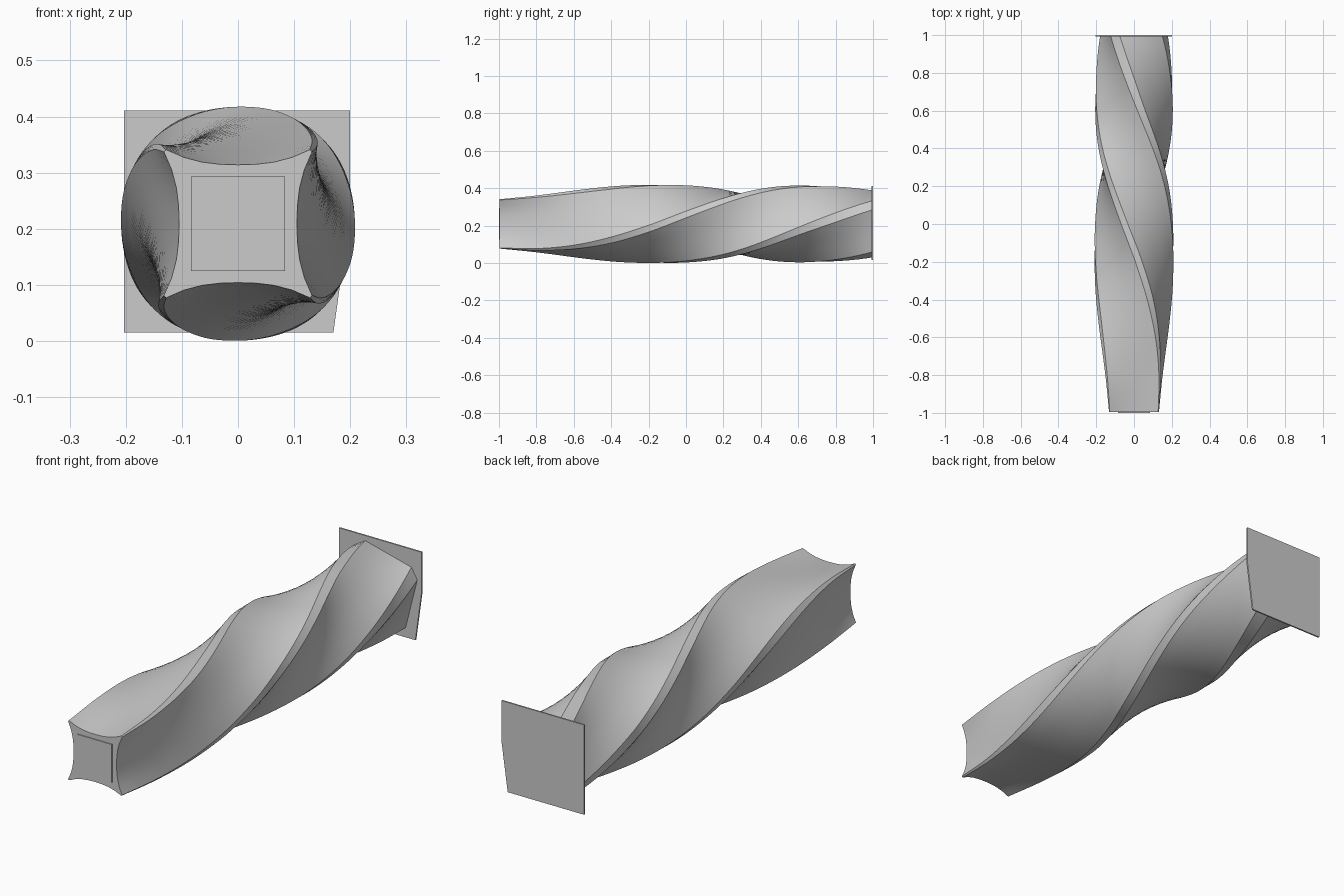
import bpy, bmesh
from math import sin, cos, radians

if "Cube" in bpy.data.objects:
    bpy.data.objects.remove(bpy.data.objects["Cube"])

CZ = 0.209          # height of the twist axis
STATIONS = 56       # rings along the length
SIDE = 8            # segments across each flat side

# y, half width, corner chamfer, side hollow, twist in degrees
KEYS = [(-0.996, .132, .004, .027, 0), (-.8, .147, .010, .014, 2),
        (-.6, .158, .018, .002, 9), (-.4, .162, .025, -.005, 21),
        (-.2, .160, .026, -.007, 38), (0, .160, .026, -.006, 59),
        (.3, .164, .027, -.001, 91), (.6, .160, .030, -.005, 124),
        (.8, .158, .036, -.004, 145), (.995, .156, .040, .000, 166)]


def sample(y):
    """Smoothly interpolate the key sections."""
    i = max(k for k in range(len(KEYS) - 1) if KEYS[k][0] <= y + 1e-6)
    a, b = KEYS[i], KEYS[i + 1]
    p, n = KEYS[max(i - 1, 0)], KEYS[min(i + 2, len(KEYS) - 1)]
    w = b[0] - a[0]
    t = min(max((y - a[0]) / w, 0), 1)
    out = []
    for k in range(1, 5):
        m0 = (b[k] - p[k]) / (b[0] - p[0]) * w
        m1 = (n[k] - a[k]) / (n[0] - a[0]) * w
        out.append((2*t**3 - 3*t*t + 1) * a[k] + (t**3 - 2*t*t + t) * m0
                   + (3*t*t - 2*t**3) * b[k] + (t**3 - t*t) * m1)
    return out


def section(y):
    """Chamfered square with hollowed or bulged sides, rotated about the axis."""
    h, c, d, twist = sample(y)
    pts = []
    for q in range(4):
        a = radians(twist + 90 * q)
        for s in range(SIDE + 1):
            t = 2 * s / SIDE - 1
            u, v = h - d * (1 - abs(t) ** 2.5), t * (h - c)
            pts.append((u * cos(a) - v * sin(a), y, CZ + u * sin(a) + v * cos(a)))
    return pts


def finish(name, bm, smooth=None):
    bmesh.ops.recalc_face_normals(bm, faces=bm.faces)
    me = bpy.data.meshes.new(name)
    bm.to_mesh(me)
    bm.free()
    ob = bpy.data.objects.new(name, me)
    bpy.context.collection.objects.link(ob)
    if smooth:
        bpy.ops.object.select_all(action='DESELECT')
        ob.select_set(True)
        bpy.context.view_layer.objects.active = ob
        bpy.ops.object.shade_smooth_by_angle(angle=radians(smooth))
    return ob


def plate(name, outline, y0, y1):
    """Flat slab: an x/z outline extruded along y."""
    bm = bmesh.new()
    f, b = [[bm.verts.new((x, y, z)) for x, z in outline] for y in (y0, y1)]
    bm.faces.new(f)
    bm.faces.new(b)
    for i in range(len(f)):
        j = (i + 1) % len(f)
        bm.faces.new((f[i], f[j], b[j], b[i]))
    return finish(name, bm)


# twisted body
bm = bmesh.new()
y0, y1 = KEYS[0][0], KEYS[-1][0]
rings = [[bm.verts.new(p) for p in section(y0 + (y1 - y0) * i / STATIONS)]
         for i in range(STATIONS + 1)]
for r, s in zip(rings, rings[1:]):
    for i in range(len(r)):
        j = (i + 1) % len(r)
        bm.faces.new((r[i], r[j], s[j], s[i]))
bm.faces.new(rings[0])
bm.faces.new(rings[-1])
finish("twisted_body", bm, 28)

# shallow square panel on the narrow end
p = .084
plate("end_panel", [(-p, CZ - p), (p, CZ - p), (p, CZ + p), (-p, CZ + p)], -1, -.994)

# thin base plate with one slanted edge
plate("base_plate", [(-.203, .015), (.17, .015), (.2, .23), (.2, .411), (-.203, .411)],
      .993, 1)
